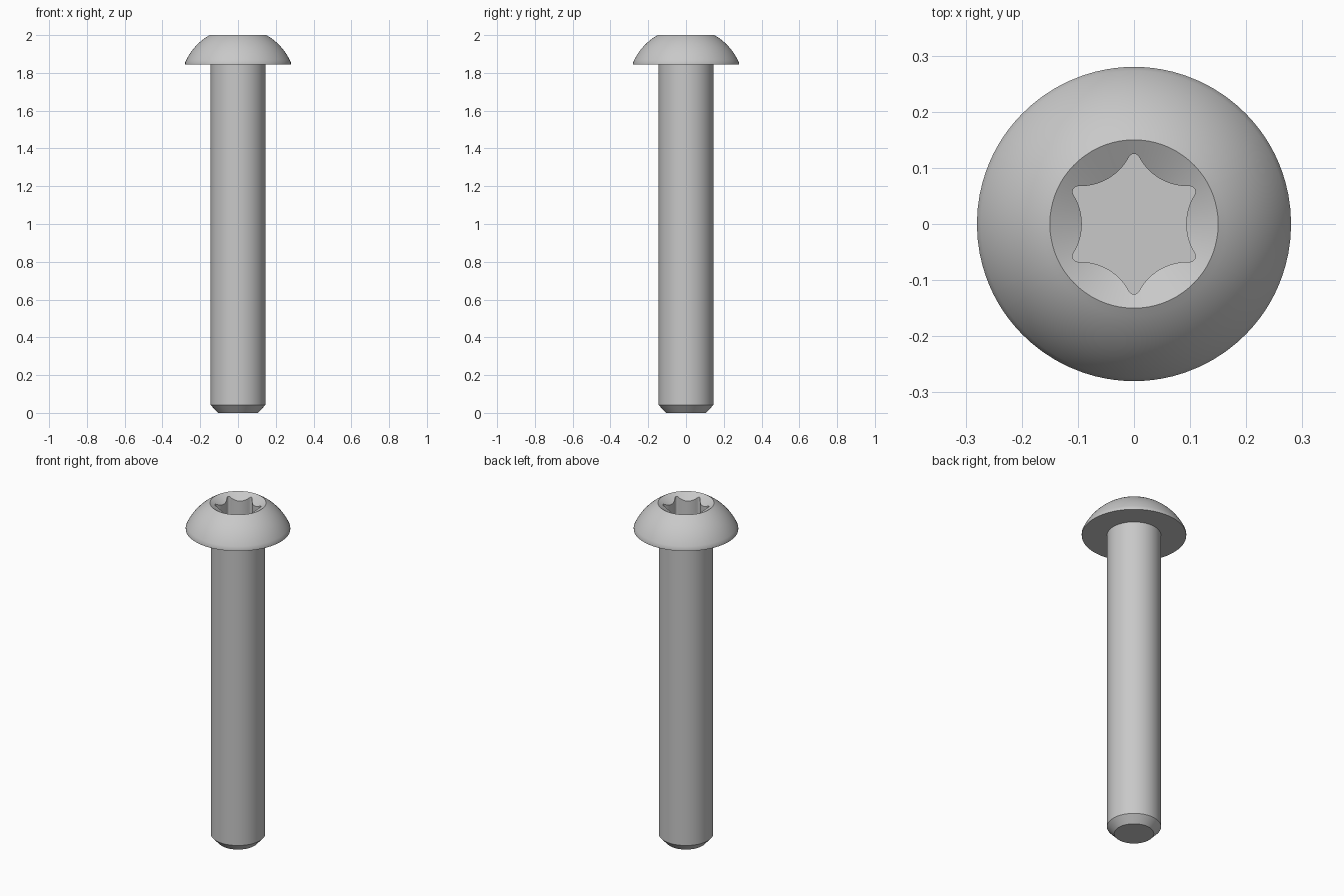
import bpy, bmesh, math

if "Cube" in bpy.data.objects:
    bpy.data.objects.remove(bpy.data.objects["Cube"])

# Six-lobe socket dimensions
LOBE_R, LOBE_C = 0.098, 0.191      # inward bulging arcs
TIP_R, TIP_C = 0.010, 0.115        # rounded star tips
RIM_R, TOP_Z, FLOOR_Z = 0.15, 2.0, 1.87
HEAD_R, UNDER_Z, SHAFT_R = 0.28, 1.845, 0.145


def star_outline():
    """Counter-clockwise star made of tangent lobe and tip arcs."""
    tx, ty = TIP_C * math.cos(math.pi / 6), TIP_C * math.sin(math.pi / 6)
    half = math.atan2(ty, LOBE_C - tx)
    sector = []
    for i in range(12):
        a = -half + 2 * half * i / 12
        sector.append((LOBE_C - LOBE_R * math.cos(a), LOBE_R * math.sin(a)))
    for i in range(6):
        a = -half + (math.pi / 3 + 2 * half) * i / 6
        sector.append((tx + TIP_R * math.cos(a), ty + TIP_R * math.sin(a)))
    points = []
    for k in range(6):
        c, s = math.cos(k * math.pi / 3), math.sin(k * math.pi / 3)
        points += [(x * c - y * s, x * s + y * c) for x, y in sector]
    return points


STAR = star_outline()
ANGLES = [math.atan2(y, x) for x, y in STAR]


def ring(r, z):
    return [(r * math.cos(a), r * math.sin(a), z) for a in ANGLES]


def build(name, loops, material, cap_start=False, cap_end=False):
    """Bridge a stack of equal loops into one smooth object."""
    bm = bmesh.new()
    rows = [[bm.verts.new(p) for p in loop] for loop in loops]
    n = len(ANGLES)
    for a, b in zip(rows, rows[1:]):
        for i in range(n):
            j = (i + 1) % n
            bm.faces.new((a[i], a[j], b[j], b[i]))
    if cap_start:
        bm.faces.new(rows[0][::-1])
    if cap_end:
        bm.faces.new(rows[-1])
    mesh = bpy.data.meshes.new(name)
    bm.to_mesh(mesh)
    bm.free()
    mesh.materials.append(material)
    obj = bpy.data.objects.new(name, mesh)
    bpy.context.collection.objects.link(obj)
    bpy.ops.object.select_all(action='DESELECT')
    obj.select_set(True)
    bpy.context.view_layer.objects.active = obj
    bpy.ops.object.shade_smooth_by_angle(angle=math.radians(30))
    return obj


steel = bpy.data.materials.new("steel grey")
steel.diffuse_color = (0.58, 0.58, 0.58, 1)
steel.use_nodes = True
steel.node_tree.nodes["Principled BSDF"].inputs["Base Color"].default_value = steel.diffuse_color

# Shaft with chamfered end
build("shaft", [ring(0.106, 0), ring(SHAFT_R, 0.042), ring(SHAFT_R, UNDER_Z)],
      steel, cap_start=True)

# Domed head: flat underside, short rim, spherical dome
loops = [ring(SHAFT_R, UNDER_Z), ring(HEAD_R, UNDER_Z)]
rim_z = UNDER_Z + 0.01
h = TOP_Z - rim_z
drop = (HEAD_R ** 2 - RIM_R ** 2 - h ** 2) / (2 * h)
radius = math.hypot(HEAD_R, drop)
a0, a1 = math.atan2(drop, HEAD_R), math.atan2(drop + h, RIM_R)
for i in range(13):
    a = a0 + (a1 - a0) * i / 12
    loops.append(ring(radius * math.cos(a), rim_z - drop + radius * math.sin(a)))

# Countersink down to the star, then straight socket walls and floor
loops.append([(x, y, TOP_Z - (RIM_R - math.hypot(x, y)) * 0.58) for x, y in STAR])
loops.append([(x, y, FLOOR_Z) for x, y in STAR])
build("head", loops, steel, cap_end=True)
